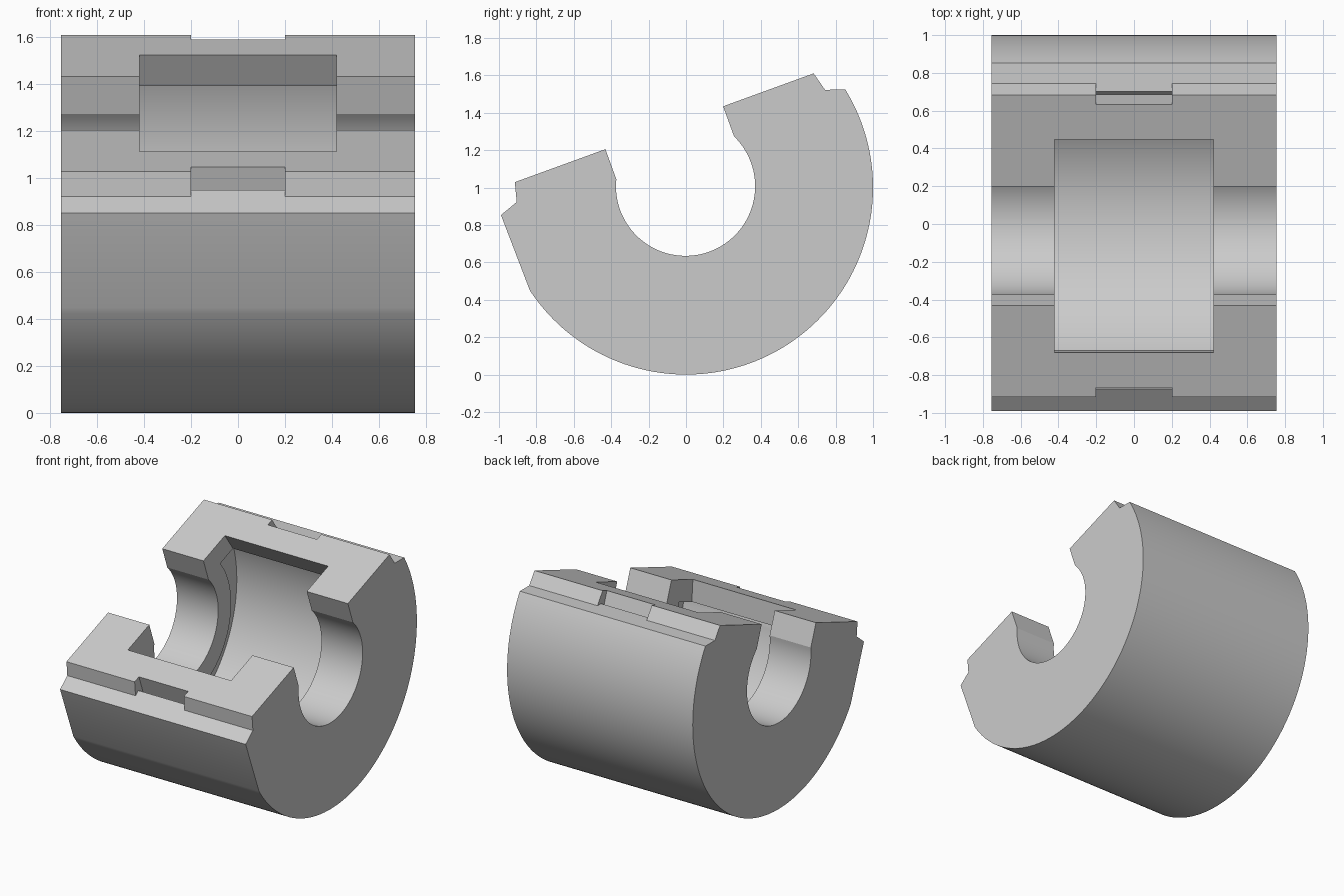
import bpy
import bmesh
from math import cos, sin, radians, asin, atan2, degrees

if "Cube" in bpy.data.objects:
    bpy.data.objects.remove(bpy.data.objects["Cube"], do_unlink=True)

TILT = radians(20)
HALF_WIDTH = 0.755
FACE = 0.34          # height of the split face above the axis
LIP = 0.185          # underside of the split face wall

grey = bpy.data.materials.new("plain_grey")
grey.use_nodes = True
grey.diffuse_color = (0.6, 0.6, 0.6, 1)
grey.node_tree.nodes["Principled BSDF"].inputs["Base Color"].default_value = (0.6, 0.6, 0.6, 1)


def arc(radius, start, end, steps=64, lift=0.0):
    """Arc points in the tilted section plane, angles in degrees."""
    angles = [radians(start + (end - start) * i / steps) for i in range(steps + 1)]
    return [(radius * cos(a), radius * sin(a) + lift) for a in angles]


def mirrored(points):
    return [(-u, v) for u, v in reversed(points)]


def prism(name, section, half):
    """Extrude a tilted section along x, centred on x = 0."""
    bm = bmesh.new()
    ring = [bm.verts.new((-half, u * cos(TILT) - v * sin(TILT),
                          1 + u * sin(TILT) + v * cos(TILT))) for u, v in section]
    cap = bm.faces.new(ring)
    side = bmesh.ops.extrude_face_region(bm, geom=[cap])["geom"]
    moved = [g for g in side if isinstance(g, bmesh.types.BMVert)]
    bmesh.ops.translate(bm, verts=moved, vec=(2 * half, 0, 0))
    bmesh.ops.recalc_face_normals(bm, faces=bm.faces)
    mesh = bpy.data.meshes.new(name)
    bm.to_mesh(mesh)
    bm.free()
    mesh.materials.append(grey)
    obj = bpy.data.objects.new(name, mesh)
    bpy.context.collection.objects.link(obj)
    return obj


def low_angle(radius, height):
    return degrees(asin(height / radius))


# Split sleeve body: round outside, stepped rims, flat split faces, round bore
rim = [(0.98, 0.2), (0.877, 0.237), (0.85, FACE), (0.335, FACE)]
rim_angle = degrees(atan2(0.2, 0.98))
bore_angle = degrees(atan2(0.162, 0.335))
body_section = (rim + arc(0.372, bore_angle, -180 - bore_angle, 64, 0.007)
                + mirrored(rim) + arc(1.0, 180 + rim_angle, 360 + rim_angle, 96)[1:-1])
body = prism("split_sleeve", body_section, HALF_WIDTH)

# Hollow between the outer wall and the bore wall
outer_a, inner_a = low_angle(0.85, LIP), low_angle(0.52, LIP)
hollow = prism("hollow_cutter",
               arc(0.85, 180 - outer_a, 360 + outer_a, 96)
               + arc(0.52, inner_a, -180 - inner_a), 0.605)

# Window through the split faces and the bore wall
edge = [(0.645, 0.18), (0.583, 0.4)]
window_a = degrees(atan2(0.18, 0.645))
window = prism("window_cutter",
               edge + mirrored(edge) + arc(0.67, 180 + window_a, 360 + window_a)[1:-1], 0.42)

# Latch slots in both rims
slot = [(0.797, 0.45), (0.797, 0.1), (0.838, 0.1), (0.838, 0.251),
        (0.877, 0.237), (0.96, 0.22), (0.96, 0.45)]
slots = [prism("back_slot_cutter", slot, 0.2),
         prism("front_slot_cutter", mirrored(slot), 0.2)]

bpy.context.view_layer.objects.active = body
for cutter in [hollow, window] + slots:
    cutter.hide_render = True
    mod = body.modifiers.new(cutter.name, "BOOLEAN")
    mod.operation = "DIFFERENCE"
    mod.solver = "EXACT"
    mod.object = cutter
    bpy.ops.object.modifier_apply(modifier=mod.name)
    bpy.data.objects.remove(cutter, do_unlink=True)

bpy.ops.object.select_all(action="DESELECT")
body.select_set(True)
bpy.ops.object.shade_smooth_by_angle(angle=radians(20))
